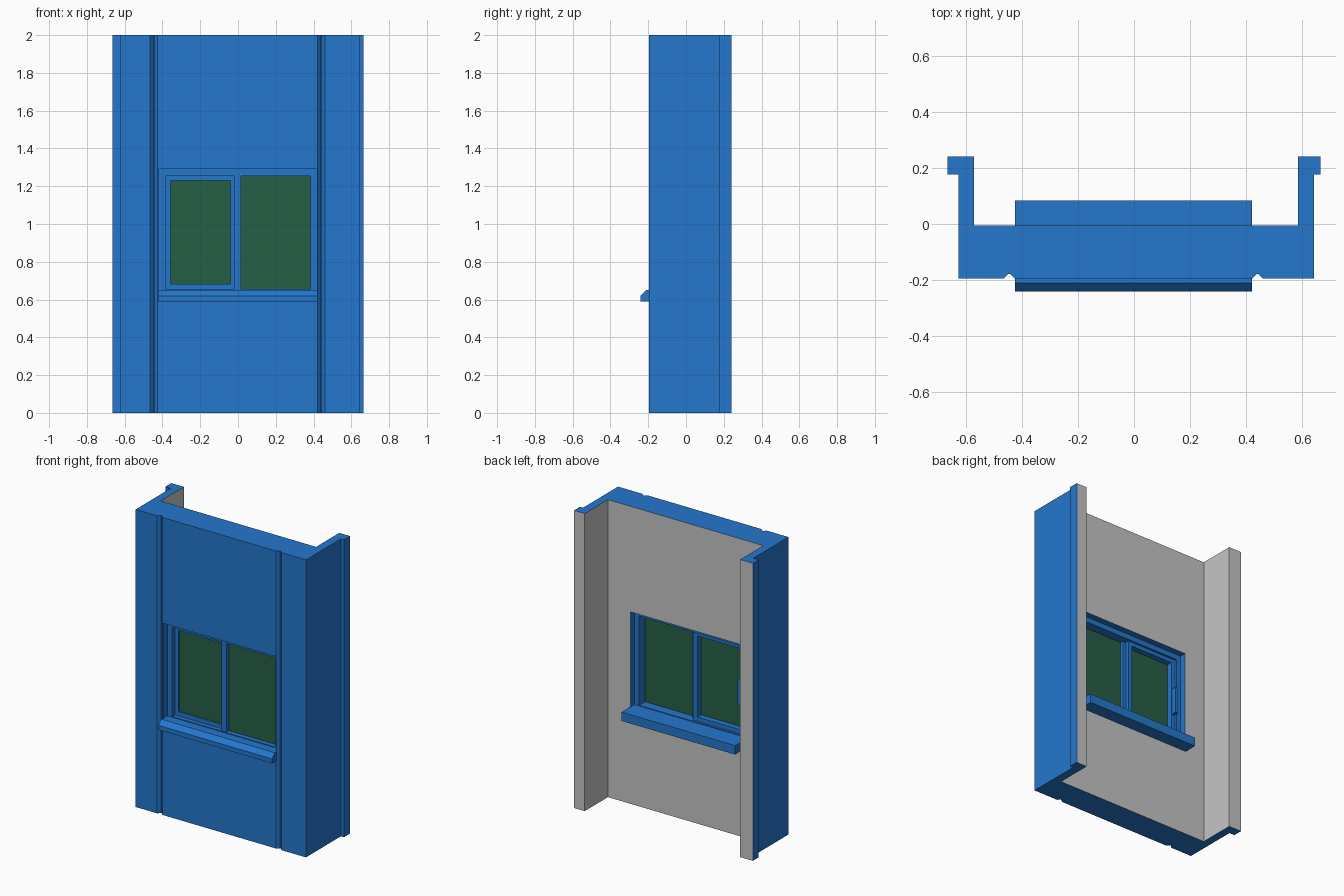
import bpy
import bmesh
from mathutils import Vector

default = bpy.data.objects.get("Cube")
if default:
    bpy.data.objects.remove(default, do_unlink=True)


def make_material(name, color):
    mat = bpy.data.materials.new(name)
    mat.use_nodes = True
    mat.diffuse_color = (*color, 1)
    mat.node_tree.nodes["Principled BSDF"].inputs["Base Color"].default_value = (*color, 1)
    return mat


BLUE = make_material("blue_paint", (0.018, 0.185, 0.61))
GREY = make_material("grey_lining", (0.56, 0.56, 0.56))
GREEN = make_material("green_glass", (0.019, 0.115, 0.06))


def prism(name, profile, axis, low, high, *mats):
    """Extrude a closed 2D profile: axis z takes (x, y) points, axis x takes (y, z)."""
    bm = bmesh.new()
    place = (lambda a, b: (a, b, low)) if axis == "z" else (lambda a, b: (low, a, b))
    face = bm.faces.new([bm.verts.new(place(a, b)) for a, b in profile])
    new = bmesh.ops.extrude_face_region(bm, geom=[face])["geom"]
    step = Vector((0, 0, high - low)) if axis == "z" else Vector((high - low, 0, 0))
    bmesh.ops.translate(bm, vec=step, verts=[v for v in new if isinstance(v, bmesh.types.BMVert)])
    bmesh.ops.recalc_face_normals(bm, faces=bm.faces)
    mesh = bpy.data.meshes.new(name)
    bm.to_mesh(mesh)
    bm.free()
    for mat in mats:
        mesh.materials.append(mat)
    obj = bpy.data.objects.new(name, mesh)
    bpy.context.collection.objects.link(obj)
    return obj


def box(name, x, y, z, mat=BLUE):
    corners = [(x[0], y[0]), (x[1], y[0]), (x[1], y[1]), (x[0], y[1])]
    return prism(name, corners, "z", z[0], z[1], mat)


def frame(name, x, y, z, side, top, bottom):
    """Four bars around a rectangular opening."""
    box(name + "_right_stile", (x[0], x[0] + side), y, z)
    box(name + "_left_stile", (x[1] - side, x[1]), y, z)
    inner = (x[0] + side, x[1] - side)
    box(name + "_top_rail", inner, y, (z[1] - top, z[1]))
    box(name + "_bottom_rail", inner, y, (z[0], z[0] + bottom))


# Wall panel with two front grooves and returned, lipped sides
FRONT, BACK, LIP, INNER, GROOVE = -0.195, 0.24, 0.177, -0.006, -0.178
wall = prism("wall_panel", [
    (-0.625, FRONT), (-0.465, FRONT), (-0.448, GROOVE), (-0.442, GROOVE), (-0.425, FRONT),
    (0.42, FRONT), (0.437, GROOVE), (0.443, GROOVE), (0.46, FRONT), (0.642, FRONT),
    (0.642, LIP), (0.665, LIP), (0.665, BACK), (0.585, BACK), (0.585, INNER),
    (-0.57, INNER), (-0.57, BACK), (-0.665, BACK), (-0.665, LIP), (-0.625, LIP),
], "z", 0, 2, BLUE, GREY)

# Grey lining: faces to the back and the inner sides of the returns
for poly in wall.data.polygons:
    inward = abs(poly.normal.x) > 0.9 and poly.normal.x * poly.center.x < 0 and poly.center.y > 0
    if poly.normal.y > 0.9 and poly.center.y > -0.1 or inward:
        poly.material_index = 1

# Window opening
OPEN_X, OPEN_Z = (-0.42, 0.418), (0.63, 1.29)
cutter = box("opening_cutter", OPEN_X, (-0.4, 0.1), OPEN_Z)
cutter.hide_render = True
cut = wall.modifiers.new("opening", "BOOLEAN")
cut.operation, cut.solver, cut.object = "DIFFERENCE", "EXACT", cutter
bpy.context.view_layer.objects.active = wall
bpy.ops.object.modifier_apply(modifier=cut.name)
bpy.data.objects.remove(cutter, do_unlink=True)

# Sill running through the wall, with a chamfered outer nose
prism("window_sill", [(-0.24, 0.59), (0.083, 0.59), (0.083, 0.65), (-0.21, 0.65), (-0.24, 0.62)],
      "x", -0.424, 0.421, BLUE)

# Fixed window frame and centre post
frame("window_frame", OPEN_X, (-0.15, -0.05), (0.64, 1.29), 0.035, 0.035, 0.015)
box("centre_post", (-0.02, 0.015), (-0.145, -0.09), (0.655, 1.255))

# Sliding sash on the right, set behind the post
frame("sliding_sash", (-0.385, -0.012), (-0.12, -0.065), (0.655, 1.255), 0.028, 0.026, 0.028)

# Glass panes
box("sash_glass", (-0.36, -0.04), (-0.11, -0.104), (0.68, 1.235), GREEN)
box("fixed_glass", (0.01, 0.384), (-0.118, -0.112), (0.653, 1.256), GREEN)

# Pull handle on the inside of the sash
box("sash_handle", (-0.38, -0.362), (-0.066, -0.03), (0.86, 1.04))
